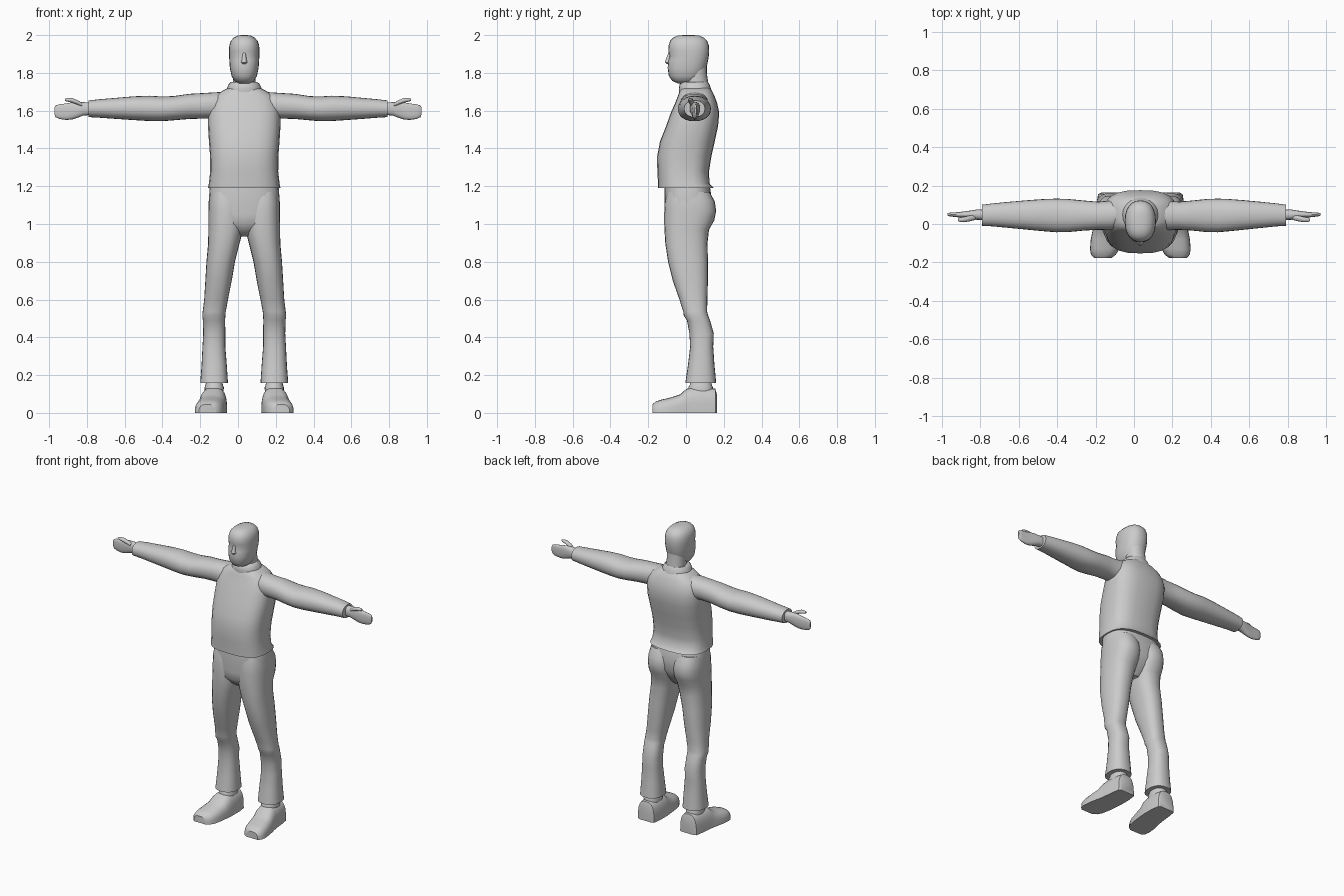
import bpy, bmesh, math

CX = 0.033  # body centre line; the hands reach equally far either side of x = 0


def loft(name, axis, sections, n=2.4, seg=24, floor=False, warp=None):
    """Skin rounded rings; section = (position, min_a, max_a, min_b, max_b)."""
    bm = bmesh.new()
    rings = []
    for pos, a0, a1, b0, b1 in sections:
        ring = []
        for i in range(seg):
            t = 2 * math.pi * i / seg
            c, s = math.cos(t), math.sin(t)
            a = (a0 + a1) / 2 + (a1 - a0) / 2 * math.copysign(abs(c) ** (2 / n), c)
            k = math.copysign(abs(s) ** (2 / n), s)
            b = max(0, k) * b1 if floor else (b0 + b1) / 2 + (b1 - b0) / 2 * k
            co = {"x": (pos, a, b), "y": (a, pos, b), "z": (a, b, pos)}[axis]
            ring.append(bm.verts.new(warp(*co) if warp else co))
        rings.append(ring)
    for r, q in zip(rings, rings[1:]):
        for i in range(seg):
            j = (i + 1) % seg
            bm.faces.new((r[i], r[j], q[j], q[i]))
    bm.faces.new(rings[0])
    bm.faces.new(rings[-1])
    bmesh.ops.recalc_face_normals(bm, faces=bm.faces)
    me = bpy.data.meshes.new(name)
    bm.to_mesh(me)
    bm.free()
    ob = bpy.data.objects.new(name, me)
    bpy.context.collection.objects.link(ob)
    bpy.ops.object.select_all(action="DESELECT")
    ob.select_set(True)
    bpy.context.view_layer.objects.active = ob
    bpy.ops.object.shade_smooth_by_angle(angle=math.radians(45))
    return ob


def upright(name, rows, n=2.4):
    """Loft centred on the body; row = (z, half_width, y_front, y_back)."""
    return loft(name, "z", [(z, CX - w, CX + w, f, b) for z, w, f, b in rows], n)


# Sweater body with flared hem
upright("sweater", [
    (1.19, .192, -.148, .148), (1.215, .187, -.148, .124), (1.28, .18, -.152, .122),
    (1.36, .181, -.153, .135), (1.44, .187, -.137, .153), (1.52, .192, -.105, .17),
    (1.59, .192, -.08, .176), (1.64, .182, -.058, .165), (1.68, .155, -.042, .15),
    (1.705, .115, -.034, .137), (1.725, .075, -.02, .12)], 2.8)

# Rolled collar and neck
upright("collar", [(1.69, .098, -.036, .138), (1.715, .093, -.038, .133),
                   (1.74, .082, -.034, .124), (1.752, .07, -.022, .116)], 2.2)
upright("neck", [(1.70, .065, -.01, .118), (1.76, .06, -.008, .116),
                 (1.80, .06, -.01, .11), (1.86, .06, 0, .11)], 2.2)

# Head and nose
upright("head", [
    (1.745, .03, -.045, .04), (1.757, .052, -.072, .065), (1.783, .067, -.091, .088),
    (1.825, .076, -.097, .108), (1.865, .079, -.094, .117), (1.89, .08, -.087, .121),
    (1.915, .081, -.094, .123), (1.945, .079, -.092, .121), (1.97, .071, -.084, .112),
    (1.987, .055, -.067, .094), (1.997, .034, -.044, .07), (2.0, .014, -.015, .04)], 2.3)
upright("nose", [(1.846, .010, -.10, -.07), (1.856, .017, -.112, -.07),
                 (1.87, .013, -.108, -.07), (1.91, .007, -.092, -.07)], 2)

# Pelvis joining both trouser legs
upright("trouser_waist", [
    (1.23, .172, -.11, .11), (1.19, .183, -.115, .128), (1.12, .188, -.115, .138),
    (1.05, .185, -.114, .135), (1.0, .15, -.11, .11), (.965, .09, -.085, .085),
    (.935, .04, -.05, .06)], 2.7)

for side, s in (("left", 1), ("right", -1)):
    def body(x, y, z):
        return (CX + s * x, y, z)

    def reach(x, y, z):
        return (s * x + CX * max(0, 1 - x / .8), y, z)

    # Trouser leg from seat to hem
    loft(side + "_trouser_leg", "z", [
        (1.17, .01, .18, -.10, .125), (1.12, .003, .188, -.112, .152),
        (1.07, 0, .19, -.115, .16), (1.02, .001, .19, -.116, .15),
        (.97, .006, .19, -.114, .122), (.90, .024, .191, -.11, .114),
        (.80, .049, .2, -.095, .116), (.70, .066, .206, -.07, .116),
        (.60, .086, .212, -.035, .113), (.535, .098, .22, -.014, .112),
        (.515, .1, .222, -.012, .118), (.49, .101, .219, .005, .127),
        (.42, .1, .217, .018, .147), (.35, .1, .221, .022, .144),
        (.25, .092, .226, .01, .151), (.157, .086, .233, -.004, .16)],
        warp=body)

    # Sock and shoe, toes turned slightly out
    loft(side + "_sock", "z", [(.10, .11, .208, .015, .14), (.135, .108, .21, .012, .142),
                               (.148, .113, .205, .02, .137), (.18, .118, .2, .025, .13)],
         warp=body)
    loft(side + "_shoe", "y", [
        (.163, .11, .205, 0, .10), (.155, .098, .22, 0, .128), (.10, .09, .229, 0, .135),
        (.03, .09, .236, 0, .135), (.0, .092, .241, 0, .126), (-.03, .095, .248, 0, .098),
        (-.08, .101, .258, 0, .082), (-.13, .111, .262, 0, .07),
        (-.16, .127, .257, 0, .06), (-.178, .152, .24, 0, .045)],
        n=2.9, floor=True, warp=body)

    # Sleeve
    loft(side + "_sleeve", "x", [
        (.08, -.01, .13, 1.56, 1.70), (.15, -.032, .122, 1.558, 1.697),
        (.21, -.03, .116, 1.558, 1.693), (.28, -.034, .122, 1.556, 1.689),
        (.36, -.042, .13, 1.549, 1.677), (.42, -.043, .132, 1.544, 1.675),
        (.48, -.038, .13, 1.545, 1.679), (.56, -.03, .124, 1.55, 1.676),
        (.66, -.02, .115, 1.557, 1.667), (.74, -.012, .107, 1.563, 1.66),
        (.792, -.01, .1, 1.566, 1.654)], n=2.2, warp=reach)

    # Hand held edge-up, with a thumb along the top
    loft(side + "_hand", "x", [
        (.77, .02, .075, 1.578, 1.642), (.82, .022, .075, 1.574, 1.645),
        (.85, .028, .07, 1.562, 1.647), (.88, .032, .066, 1.553, 1.644),
        (.91, .034, .062, 1.551, 1.638), (.945, .038, .06, 1.556, 1.634),
        (.965, .041, .058, 1.565, 1.628), (.972, .045, .055, 1.58, 1.617)],
        n=2.5, seg=16, warp=reach)
    loft(side + "_thumb", "x", [
        (.825, .022, .05, 1.62, 1.64), (.85, .015, .045, 1.632, 1.656),
        (.88, .01, .038, 1.643, 1.667), (.905, .01, .034, 1.648, 1.667),
        (.917, .016, .028, 1.653, 1.663)], n=2, seg=12, warp=reach)
